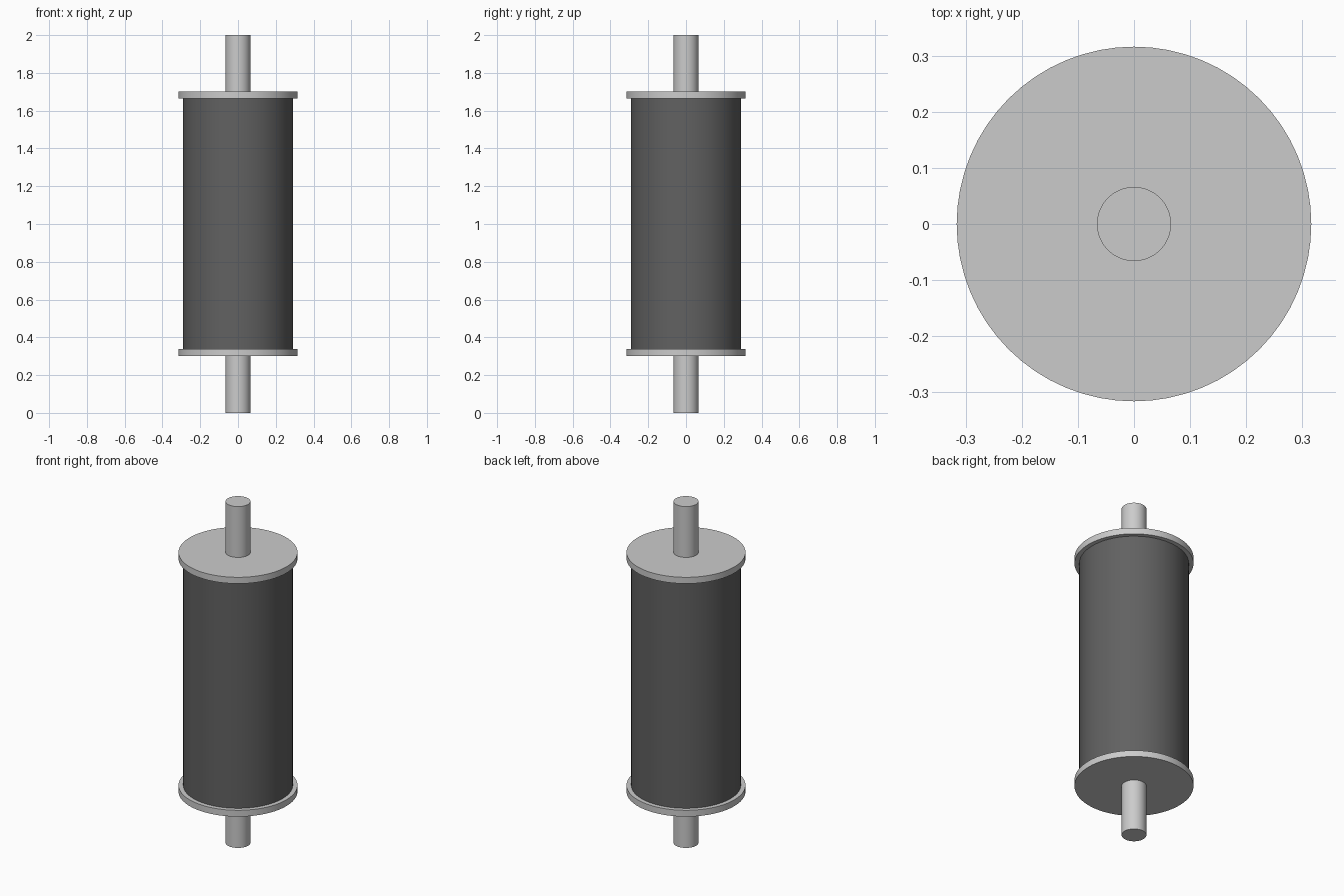
import bpy
import math

if "Cube" in bpy.data.objects:
    bpy.data.objects.remove(bpy.data.objects["Cube"])

rubber = bpy.data.materials.new("dark_rubber")
rubber.diffuse_color = (0.12, 0.12, 0.12, 1)
rubber.use_nodes = True
rubber.node_tree.nodes["Principled BSDF"].inputs["Base Color"].default_value = rubber.diffuse_color


def cylinder(name, radius, z0, z1, material=None):
    bpy.ops.mesh.primitive_cylinder_add(
        vertices=64, radius=radius, depth=z1 - z0, location=(0, 0, (z0 + z1) / 2))
    obj = bpy.context.object
    obj.name = name
    bpy.ops.object.shade_smooth_by_angle(angle=math.radians(30))
    if material:
        obj.data.materials.append(material)
    return obj


# Shaft running through the whole roller
cylinder("shaft", 0.066, 0.0, 2.0)

# Dark roller body between the flanges
cylinder("roller_drum", 0.291, 0.337, 1.665, rubber)

# End flanges
cylinder("lower_flange", 0.316, 0.30, 0.337)
cylinder("upper_flange", 0.316, 1.665, 1.702)
